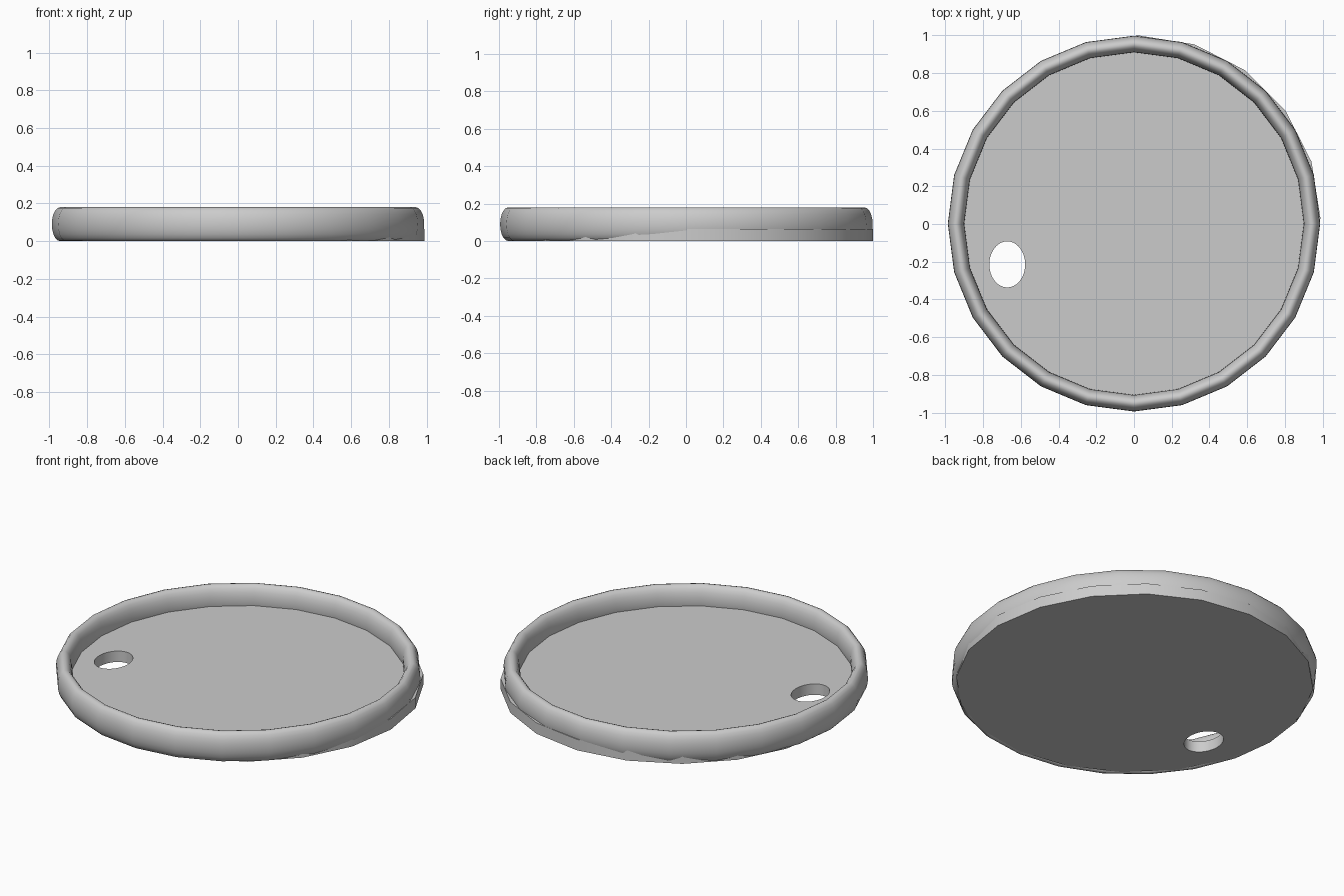
import bpy
import math

cube = bpy.data.objects.get("Cube")
if cube:
    bpy.data.objects.remove(cube, do_unlink=True)

grey = bpy.data.materials.new("plain grey")
grey.use_nodes = True
colour = (0.6, 0.6, 0.6, 1)
grey.diffuse_color = colour
grey.node_tree.nodes["Principled BSDF"].inputs["Base Color"].default_value = colour


def finish(name, scale=(1, 1, 1)):
    """Name, scale, colour and smooth the active object."""
    obj = bpy.context.object
    obj.name = name
    obj.scale = scale
    bpy.ops.object.transform_apply(location=False, rotation=True, scale=True)
    obj.data.materials.append(grey)
    bpy.ops.object.shade_smooth_by_angle(angle=math.radians(40))
    return obj


# Rim: a ring with a tall oval section
HEIGHT = 0.18
bpy.ops.mesh.primitive_torus_add(
    major_segments=24, minor_segments=20, major_radius=0.952,
    minor_radius=0.044, location=(0, 0.002, HEIGHT / 2))
finish("rim", (0.991, 1, HEIGHT / 0.088))

# Base plate: a coarse disc set slightly off centre
THICK = 0.065
bpy.ops.mesh.primitive_cylinder_add(
    vertices=20, radius=0.968, depth=THICK, location=(0.022, 0.032, THICK / 2),
    rotation=(0, 0, math.radians(18)))
plate = finish("base_plate", (0.998, 1, 1))

# Oval hole through the plate
bpy.ops.mesh.primitive_cylinder_add(
    vertices=48, radius=1, depth=0.4, location=(-0.672, -0.214, 0))
cutter = finish("hole_cutter", (0.095, 0.122, 1))
cutter.hide_render = True
cut = plate.modifiers.new("hole", "BOOLEAN")
cut.operation = "DIFFERENCE"
cut.solver = "EXACT"
cut.object = cutter
bpy.ops.object.select_all(action="DESELECT")
plate.select_set(True)
bpy.context.view_layer.objects.active = plate
bpy.ops.object.modifier_apply(modifier=cut.name)
bpy.data.objects.remove(cutter, do_unlink=True)
bpy.ops.object.shade_smooth_by_angle(angle=math.radians(40))
